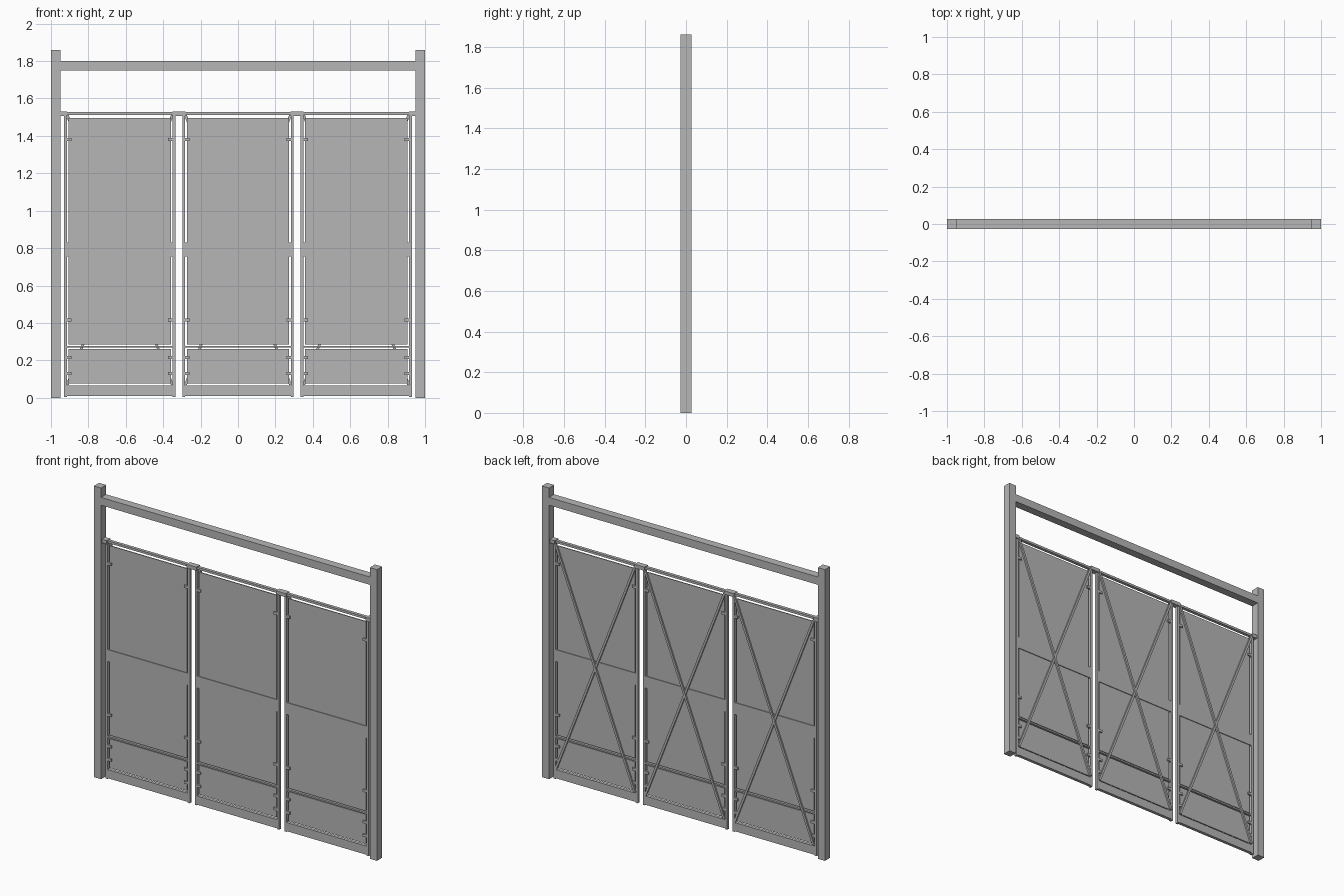
import bpy
from mathutils import Vector

cube = bpy.data.objects.get("Cube")
if cube:
    bpy.data.objects.remove(cube, do_unlink=True)

steel = bpy.data.materials.new("grey_steel")
steel.use_nodes = True
GREY = (0.47, 0.47, 0.47, 1)
steel.diffuse_color = GREY
steel.node_tree.nodes["Principled BSDF"].inputs["Base Color"].default_value = GREY


def box(name, x, y, z):
    """Box from (min, max) ranges on each axis."""
    bpy.ops.mesh.primitive_cube_add(size=1, location=[sum(r) / 2 for r in (x, y, z)])
    ob = bpy.context.object
    ob.name = name
    ob.scale = [r[1] - r[0] for r in (x, y, z)]
    bpy.ops.object.transform_apply(location=False, rotation=False, scale=True)
    ob.data.materials.append(steel)
    return ob


def bar(name, a, b, width, depth):
    """Straight flat-sided bar between two points in the x-z plane."""
    a, b = Vector(a), Vector(b)
    half = (b - a).length / 2
    ob = box(name, (-width / 2, width / 2), (-depth / 2, depth / 2), (-half, half))
    ob.location = (a + b) / 2
    ob.rotation_euler = (b - a).to_track_quat('Z', 'Y').to_euler()
    d = b - a
    ob.rotation_euler = (0, Vector((d.z, d.x)).angle_signed(Vector((1, 0))), 0)
    return ob


DEPTH = (-0.026, 0.026)
FRAME = (-0.01, 0.01)
SHEET = (-0.003, 0.003)
RAIL = (-0.008, 0.008)
PITCH = 0.632
IN, OUT = 0.283, 0.298      # stile faces measured from the panel centre
EDGE = 0.273                # half width of the sheets

# Outer posts and cross beam
for side, s in (("right", -1), ("left", 1)):
    box(side + "_post", sorted((s * 0.95, s)), DEPTH, (0, 1.86))
box("top_beam", (-0.95, 0.95), DEPTH, (1.75, 1.80))

# Three gate panels
for label, cx in (("right", -PITCH), ("middle", 0), ("left", PITCH)):
    p = label + "_panel_"

    # Stiles with small clips that hold the sheets
    for side, s in (("right", -1), ("left", 1)):
        def span(a, b):
            return sorted((cx + s * a, cx + s * b))
        box(p + side + "_stile", span(IN, OUT), FRAME, (0.005, 1.52))
        for z in (0.13, 0.215, 0.415, 1.38):
            box(p + side + "_clip", span(EDGE - 0.015, IN), (-0.012, 0.012),
                (z - 0.008, z + 0.008))

    # Rails
    inner = (cx - IN, cx + IN)
    box(p + "top_rail", inner, FRAME, (1.513, 1.527))
    box(p + "middle_rail", inner, RAIL, (0.755, 0.83))
    box(p + "lower_rail", inner, RAIL, (0.268, 0.278))
    box(p + "bottom_rail", inner, FRAME, (0.01, 0.065))

    # Sheets
    width = (cx - EDGE, cx + EDGE)
    box(p + "upper_sheet", width, SHEET, (0.284, 1.495))
    box(p + "lower_sheet", width, SHEET, (0.075, 0.262))

    # Crossed braces on the back
    for s, y in ((-1, 0.011), (1, 0.013)):
        bar(p + "brace", (cx - s * 0.28, y, 0.07), (cx + s * 0.28, y, 1.51), 0.014, 0.01)

# Caps joining the stile tops
for s in (-1, 1):
    c = s * PITCH / 2
    box("stile_cap", (c - 0.035, c + 0.035), (-0.018, 0.018), (1.507, 1.53))
    box("post_cap", sorted((s * 0.95, s * 0.915)), (-0.018, 0.018), (1.507, 1.53))
